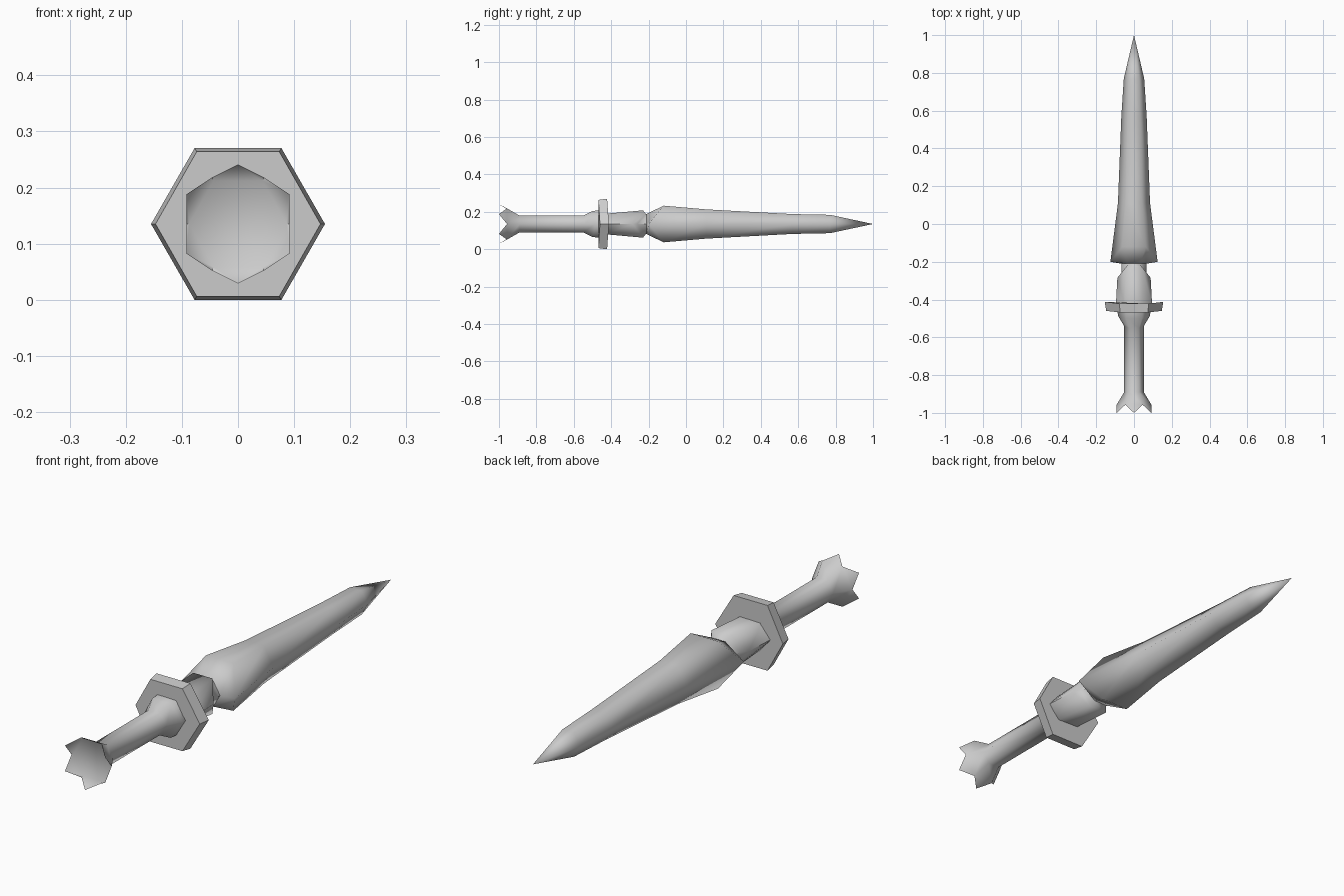
import bpy, bmesh, math

if "Cube" in bpy.data.objects:
    bpy.data.objects.remove(bpy.data.objects["Cube"])

CZ = 0.135  # height of the long axis


def hexagon(bm, y_side, y_flat, rx, rz=None):
    """Six-sided ring around the y axis, corners on +-x; side corners may be offset in y."""
    rz = rz if rz is not None else rx * math.sin(math.pi / 3)
    ring = []
    for i in range(6):
        a = i * math.pi / 3
        y = y_side if i % 3 == 0 else y_flat
        ring.append(bm.verts.new((rx * math.cos(a), y, CZ + rz * math.sin(a) / math.sin(math.pi / 3))))
    return ring


def loft(bm, specs):
    rings = [hexagon(bm, *s) for s in specs]
    for a, b in zip(rings, rings[1:]):
        for i in range(6):
            j = (i + 1) % 6
            bm.faces.new((a[i], a[j], b[j], b[i]))
    return rings


def finish(bm, name, angle=62):
    bmesh.ops.recalc_face_normals(bm, faces=bm.faces)
    mesh = bpy.data.meshes.new(name)
    bm.to_mesh(mesh)
    bm.free()
    ob = bpy.data.objects.new(name, mesh)
    bpy.context.collection.objects.link(ob)
    bpy.ops.object.select_all(action='DESELECT')
    ob.select_set(True)
    bpy.context.view_layer.objects.active = ob
    bpy.ops.object.shade_smooth_by_angle(angle=math.radians(angle))
    return ob


# Grip with flared top and crown-like pommel
bm = bmesh.new()
rings = loft(bm, [(-0.957, -0.957, 0.092, 0.083), (-0.89, -0.89, 0.052),
                  (-0.54, -0.55, 0.052), (-0.485, -0.50, 0.085, 0.070),
                  (-0.45, -0.45, 0.088, 0.073)])
bm.faces.new(rings[-1])
valley = rings[0]
cap = hexagon(bm, -0.954, -0.954, 0.087, 0.077)
bm.faces.new(cap)
for i in range(6):
    j = (i + 1) % 6
    a = (i + 0.5) * math.pi / 3
    tip = bm.verts.new((0.106 * math.cos(a), -1.0, CZ + 0.106 * math.sin(a)))
    bm.faces.new((valley[i], valley[j], tip))
    bm.faces.new((valley[i], tip, cap[i]))
    bm.faces.new((tip, valley[j], cap[j]))
    bm.faces.new((tip, cap[j], cap[i]))
finish(bm, "grip")

# Hexagonal guard plate
bm = bmesh.new()
rings = loft(bm, [(-0.46, -0.468, 0.147, 0.129), (-0.412, -0.422, 0.155, 0.135)])
bm.faces.new(rings[0])
bm.faces.new(rings[-1])
finish(bm, "guard", 40)

# Collar ahead of the guard, with pointed flats
bm = bmesh.new()
rings = loft(bm, [(-0.43, -0.43, 0.096, 0.055), (-0.285, -0.23, 0.088, 0.073),
                  (-0.26, -0.215, 0.065, 0.054), (-0.19, -0.19, 0.065, 0.054)])
bm.faces.new(rings[0])
bm.faces.new(rings[-1])
finish(bm, "collar")

# Tapered blade with swept-back shoulders
bm = bmesh.new()
rings = loft(bm, [(-0.21, -0.21, 0.065, 0.054), (-0.20, -0.12, 0.125, 0.098),
                  (0.11, 0.11, 0.085, 0.078), (0.57, 0.57, 0.067, 0.053),
                  (0.77, 0.77, 0.054, 0.049)])
bm.faces.new(rings[0])
tip = bm.verts.new((0, 1.0, CZ))
for i in range(6):
    bm.faces.new((rings[-1][i], rings[-1][(i + 1) % 6], tip))
finish(bm, "blade")
